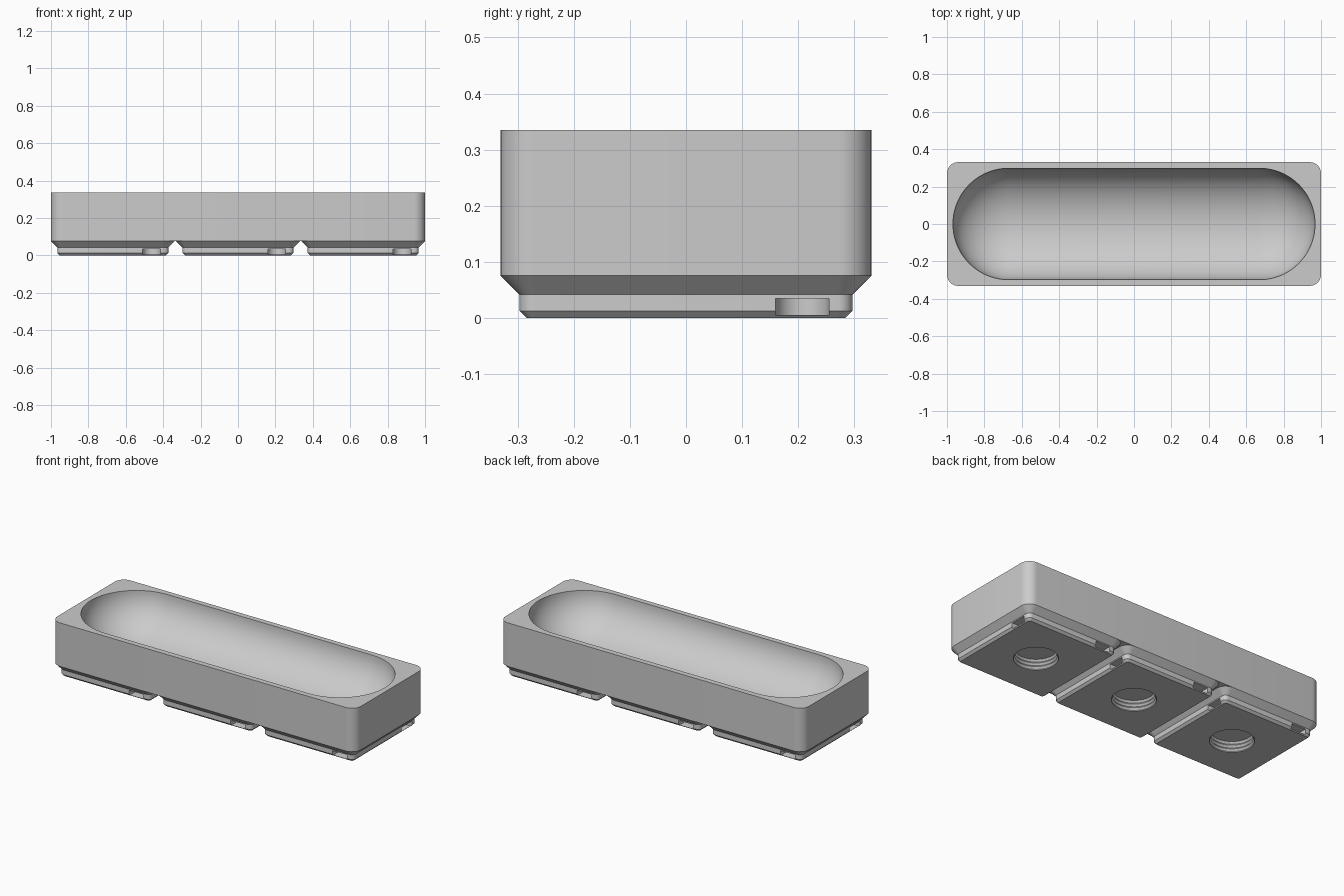
import bpy, bmesh, math
from mathutils import Matrix, Vector

if "Cube" in bpy.data.objects:
    bpy.data.objects.remove(bpy.data.objects["Cube"])

MM = 2 / 125.5          # one millimetre in model units
PITCH = 42 * MM         # spacing of the feet
HEIGHT = 21 * MM
FOOT_TOP = 4.75 * MM

grey = bpy.data.materials.new("light_grey")
grey.use_nodes = True
grey.diffuse_color = (0.6, 0.6, 0.6, 1)
grey.node_tree.nodes["Principled BSDF"].inputs["Base Color"].default_value = grey.diffuse_color


def loft(bm, rings, seg=8, matrix=Matrix()):
    """Closed stack of rounded rectangles given as (z, half x, half y, radius)."""
    loops = []
    for z, hx, hy, r in rings:
        loop = []
        for corner, (sx, sy) in enumerate(((1, 1), (-1, 1), (-1, -1), (1, -1))):
            for i in range(seg + 1):
                a = math.pi / 2 * (corner + i / seg)
                p = Vector((sx * (hx - r) + r * math.cos(a), sy * (hy - r) + r * math.sin(a), z))
                loop.append(bm.verts.new(matrix @ p))
        loops.append(loop)
    n = len(loops[0])
    for low, high in zip(loops, loops[1:]):
        for i in range(n):
            j = (i + 1) % n
            bm.faces.new((low[i], low[j], high[j], high[i]))
    bm.faces.new(loops[0][::-1])
    bm.faces.new(loops[-1])


def make_object(name, bm, location=(0, 0, 0)):
    bmesh.ops.remove_doubles(bm, verts=bm.verts, dist=1e-5)
    bmesh.ops.recalc_face_normals(bm, faces=bm.faces)
    mesh = bpy.data.meshes.new(name)
    bm.to_mesh(mesh)
    bm.free()
    mesh.materials.append(grey)
    obj = bpy.data.objects.new(name, mesh)
    obj.location = location
    bpy.context.collection.objects.link(obj)
    return obj


def cut_and_smooth(obj, cutter):
    mod = obj.modifiers.new("cut", "BOOLEAN")
    mod.operation = "DIFFERENCE"
    mod.solver = "EXACT"
    mod.object = cutter
    bpy.ops.object.select_all(action="DESELECT")
    bpy.context.view_layer.objects.active = obj
    obj.select_set(True)
    bpy.context.view_layer.update()
    bpy.ops.object.modifier_apply(modifier="cut")
    bpy.ops.object.shade_smooth_by_angle(angle=math.radians(30))
    bpy.data.objects.remove(cutter)


# Tray body with rounded corners
bm = bmesh.new()
half_x, half_y, corner = 62.75 * MM, 20.75 * MM, 3.75 * MM
loft(bm, [(z, half_x, half_y, corner) for z in (FOOT_TOP, HEIGHT)])
body = make_object("tray_body", bm)

# Long scoop with a rounded floor and rounded ends
bm = bmesh.new()
radius, depth, straight = 0.298, 0.235, 0.67
rings = []
for i in range(21):
    a = math.radians(89.2) * (1 - i / 20)
    r = radius * math.cos(a)
    rings.append((HEIGHT - depth * math.sin(a), straight + r, r, r))
rings.append((HEIGHT + 0.05, straight + radius, radius, radius))
loft(bm, rings, seg=20)
cut_and_smooth(body, make_object("scoop_cutter", bm))

# Three stepped feet, each with a threaded socket and four side slots
foot_profile = ((0, 17.8, 0.8), (0.8, 18.6, 1.6), (2.6, 18.6, 1.6), (4.75, 20.75, 3.75))
for name, x in (("right_foot", -PITCH), ("middle_foot", 0), ("left_foot", PITCH)):
    bm = bmesh.new()
    loft(bm, [(z * MM, h * MM, h * MM, r * MM) for z, h, r in foot_profile])
    foot = make_object(name, bm, (x, 0, 0))

    bm = bmesh.new()
    thread = [(-0.01, 0.119)]
    thread += [(0.004 + 0.011 * i, 0.119 if i % 2 == 0 else 0.11) for i in range(6)]
    loft(bm, [(z, r, r, r) for z, r in thread], seg=12)
    for k in range(4):
        turn = Matrix.Rotation(k * math.pi / 2, 4, "Z") @ Matrix.Translation((0.207, -0.29, 0))
        loft(bm, [(z, 0.0475, 0.13, 0.0475) for z in (0.005, 0.035)], matrix=turn)
    cut_and_smooth(foot, make_object("foot_cutter", bm, (x, 0, 0)))
